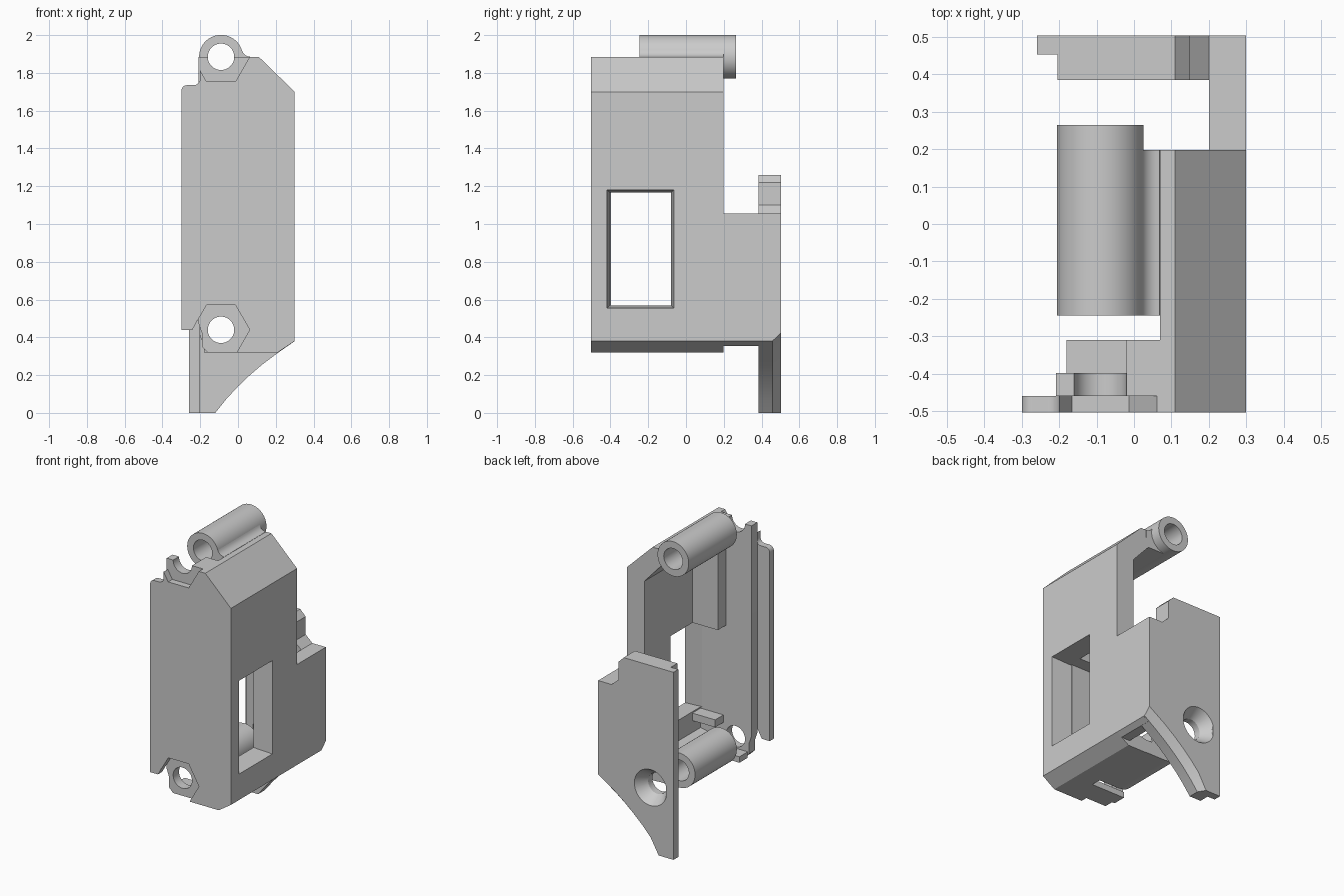
import bpy, bmesh, math

if "Cube" in bpy.data.objects:
    bpy.data.objects.remove(bpy.data.objects["Cube"], do_unlink=True)

grey = bpy.data.materials.new("plain_grey")
grey.use_nodes = True
COLOUR = (0.6, 0.6, 0.6, 1)
grey.diffuse_color = COLOUR
grey.node_tree.nodes["Principled BSDF"].inputs["Base Color"].default_value = COLOUR

PIVOT_X, LOW_Z, HIGH_Z = -0.09, 0.44, 1.885
FRONT, REAR = -0.504, 0.504


def loft(name, *sections):
    """Solid through equal-length xz outlines, each given as (y, points)."""
    bm = bmesh.new()
    rings = [[bm.verts.new((x, y, z)) for x, z in pts] for y, pts in sections]
    n = len(rings[0])
    bm.faces.new(rings[0])
    bm.faces.new(rings[-1])
    for a, b in zip(rings, rings[1:]):
        for i in range(n):
            j = (i + 1) % n
            bm.faces.new((a[i], a[j], b[j], b[i]))
    bmesh.ops.recalc_face_normals(bm, faces=bm.faces)
    mesh = bpy.data.meshes.new(name)
    bm.to_mesh(mesh)
    bm.free()
    mesh.materials.append(grey)
    ob = bpy.data.objects.new(name, mesh)
    bpy.context.collection.objects.link(ob)
    return ob


def slab(name, pts, y0, y1):
    return loft(name, (y0, pts), (y1, pts))


def box(name, x0, x1, y0, y1, z0, z1):
    return slab(name, [(x0, z0), (x1, z0), (x1, z1), (x0, z1)], y0, y1)


def ring(z, r, n=48):
    return [(PIVOT_X + r * math.cos(math.tau * i / n), z + r * math.sin(math.tau * i / n))
            for i in range(n)]


def arc(cx, cz, r, a0, a1, n=6):
    steps = [math.radians(a0 + (a1 - a0) * i / n) for i in range(n + 1)]
    return [(cx + r * math.cos(a), cz + r * math.sin(a)) for a in steps]


def cut(ob, *cutters):
    for c in cutters:
        mod = ob.modifiers.new("cut", "BOOLEAN")
        mod.operation, mod.solver, mod.object = "DIFFERENCE", "EXACT", c


# Cutters: pivot bores, nut recesses, countersink and tapered window
bores = [slab("bore_cutter", ring(z, 0.07), -0.7, 0.7) for z in (LOW_Z, HIGH_Z)]
nuts = [slab("nut_cutter", ring(z, 0.152, 6), -0.6, -0.46) for z in (LOW_Z, HIGH_Z)]
sink = loft("countersink_cutter", (0.43, ring(LOW_Z, 0.07)), (0.51, ring(LOW_Z, 0.125)))
window = box("window_cutter", 0.16, 0.44, -0.403, -0.08, 0.57, 1.165)
for v in window.data.vertices:
    if v.co.x > 0.3:
        v.co.y += math.copysign(0.032, v.co.y + 0.24)
        v.co.z += math.copysign(0.032, v.co.z - 0.87)
cutters = bores + nuts + [sink, window]

# Front plate: thin cover with a rounded shoulder, and a thicker inner layer
cover_edge = [(0.11, 1.885), (-0.2, 1.885)]
foot = [(-0.16, 0.32), (0.21, 0.32), (0.3, 0.38), (0.3, 1.7)]
shoulder = arc(-0.235, 1.77, 0.035, 0, -90) + arc(-0.27, 1.705, 0.03, 90, 180)
heel = [(-0.3, 0.44), (-0.24, 0.44), (-0.215, 0.49), (-0.18, 0.44), (-0.17, 0.36)]
cover = slab("front_cover", cover_edge + shoulder + heel + foot, FRONT, -0.46)
inner_edge = [(0.11, 1.885), (-0.208, 1.885), (-0.208, 0.47), (-0.19, 0.42), (-0.19, 0.35)]
inner = slab("front_inner_layer", inner_edge + foot, -0.46, -0.398)
cut(cover, *bores, *nuts)
cut(inner, *bores, window)

# Stiffening ribs inside the front plate
box("upper_rib", -0.02, 0.18, -0.398, -0.31, 1.168, 1.7)
box("upper_rib_head", -0.02, 0.08, -0.398, -0.31, 1.7, 1.885)
box("lower_ledge", 0.0, 0.18, -0.398, -0.31, 0.51, 0.56)
box("bottom_shelf", -0.18, 0.08, -0.398, -0.31, 0.32, 0.36)

# Side shell: roof, sloped shoulder, wall and floor in one bent section
shell = slab("side_shell", [
    (0.07, 1.885), (0.11, 1.885), (0.3, 1.7), (0.3, 0.38), (0.21, 0.32), (0.07, 0.32),
    (0.07, 0.41), (0.17, 0.43), (0.17, 1.64), (0.07, 1.75)], FRONT, 0.198)
cut(shell, window)
slab("rear_wall", [(0.3, 1.055), (0.2, 1.055), (0.2, 0.355), (0.265, 0.355), (0.3, 0.38)],
     0.198, 0.45)

# Hinge tubes with the webs joining them to the shell
for label, z, y1 in (("upper", HIGH_Z, 0.265), ("lower", LOW_Z, 0.198)):
    tube = slab(label + "_tube", ring(z, 0.116, 64), -0.245, y1)
    cut(tube, *bores)
web_top = slab("upper_web", arc(0.068, 1.935, 0.05, 197.5, 270)
               + [(0.07, 1.75), (0.05, 1.77), (PIVOT_X, 1.77)], -0.245, 0.198)
web_low = box("lower_web", PIVOT_X, 0.07, -0.245, 0.198, 0.322, 0.41)
cut(web_top, *bores)
cut(web_low, *bores)

# Back plate: stepped top, concave lower edge bevelled towards the rear
sweep = [(-0.12, 0), (-0.06, 0.075), (0, 0.14), (0.06, 0.197), (0.13, 0.257), (0.21, 0.317), (0.3, 0.38)]
bevel = [(-0.15, 0)] + [(x - 0.03, z + 0.03) for x, z in sweep[1:-1]] + [(0.3, 0.425)]
top = [(0.3, 1.055), (0.2, 1.055), (0.15, 1.1), (0.15, 1.22), (0.11, 1.26), (-0.205, 1.26), (-0.205, 0)]
back = loft("back_plate", (0.385, sweep + top), (0.457, sweep + top), (REAR, bevel + top))
cut(back, bores[0], sink)
box("back_lip", -0.26, -0.205, 0.453, REAR, 0, 1.26)

# Bake the cuts, remove the cutters and shade the round parts
bpy.context.view_layer.update()
graph = bpy.context.evaluated_depsgraph_get()
parts = [o for o in bpy.context.collection.objects if o.type == "MESH" and o not in cutters]
baked = {o: bpy.data.meshes.new_from_object(o.evaluated_get(graph)) for o in parts if o.modifiers}
for o, mesh in baked.items():
    o.modifiers.clear()
    o.data = mesh
for c in cutters:
    bpy.data.objects.remove(c, do_unlink=True)
bpy.ops.object.select_all(action="DESELECT")
for o in parts:
    o.select_set(True)
bpy.context.view_layer.objects.active = parts[0]
bpy.ops.object.shade_smooth_by_angle(angle=math.radians(25))
